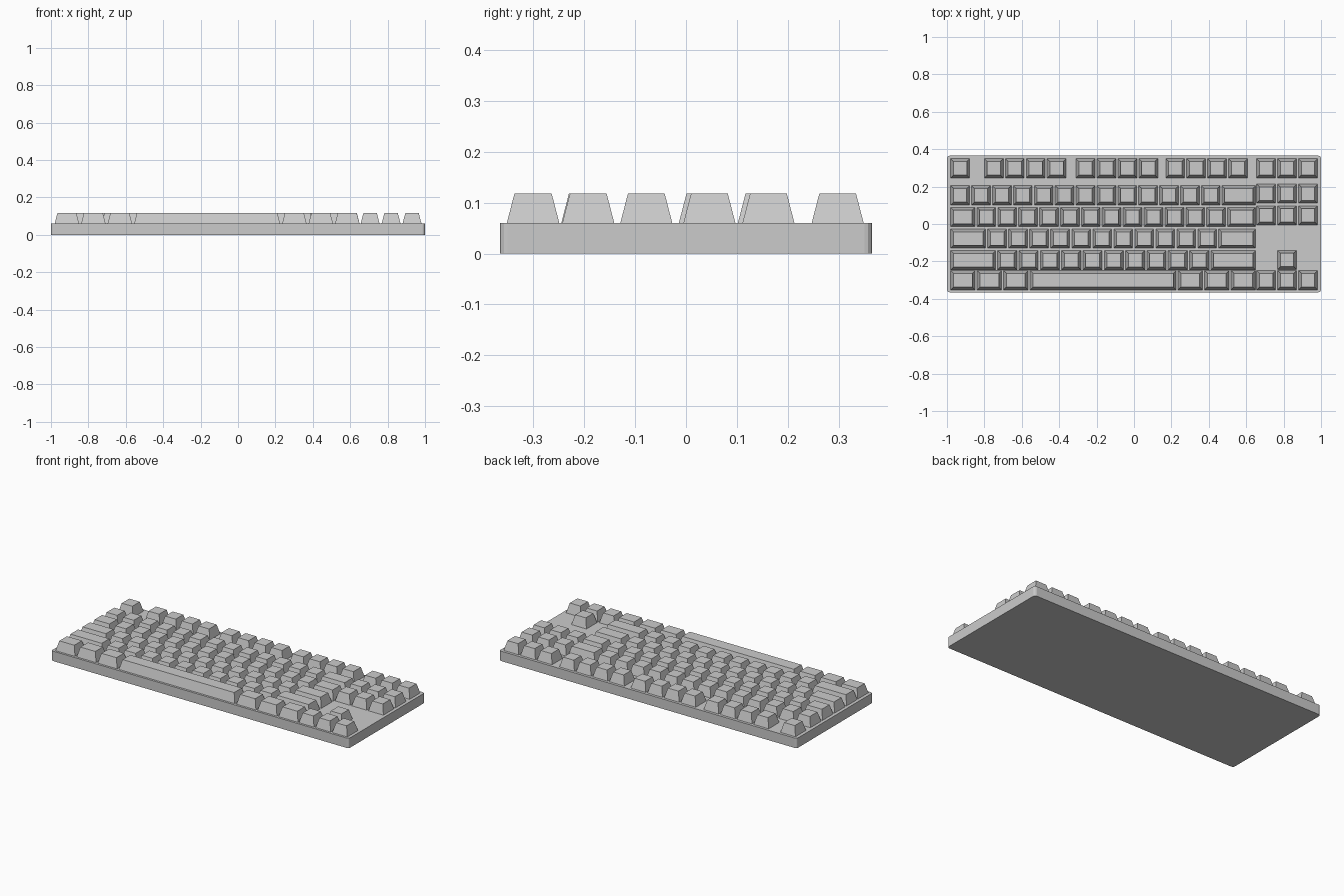
import bpy, bmesh

if "Cube" in bpy.data.objects:
    bpy.data.objects.remove(bpy.data.objects["Cube"])

CASE_TOP, KEY_TOP, INSET = 0.06, 0.118, 0.015
KEY, PITCH, GAP = 0.101, 0.112, 0.011


def make_object(name, bm):
    mesh = bpy.data.meshes.new(name)
    bmesh.ops.recalc_face_normals(bm, faces=bm.faces)
    bm.to_mesh(mesh)
    bm.free()
    obj = bpy.data.objects.new(name, mesh)
    bpy.context.collection.objects.link(obj)
    return obj


def add_key(bm, x0, x1, y0, y1):
    # tapered keycap: wide base, inset flat top
    rings = []
    for z, d in ((CASE_TOP, 0), (KEY_TOP, INSET)):
        rings.append([bm.verts.new(p) for p in (
            (x0 + d, y0 + d, z), (x1 - d, y0 + d, z),
            (x1 - d, y1 - d, z), (x0 + d, y1 - d, z))])
    low, high = rings
    bm.faces.new(low[::-1])
    bm.faces.new(high)
    for i in range(4):
        j = (i + 1) % 4
        bm.faces.new((low[i], low[j], high[j], high[i]))


def key_row(name, spans, y0, y1):
    bm = bmesh.new()
    for x0, x1 in spans:
        add_key(bm, x0, x1, y0, y1)
    make_object(name, bm)


def run(start, count, pitch=PITCH):
    return [(start + i * pitch, start + i * pitch + pitch - GAP) for i in range(count)]


# case: flat slab with small rounded vertical corners
bm = bmesh.new()
bmesh.ops.create_cube(bm, size=1)
for v in bm.verts:
    v.co = (v.co.x * 2, v.co.y * 0.73, (v.co.z + 0.5) * CASE_TOP)
corners = [e for e in bm.edges if abs(e.verts[0].co.z - e.verts[1].co.z) > 0.01]
bmesh.ops.bevel(bm, geom=corners, offset=0.014, segments=3, profile=0.5, affect='EDGES')
make_object("case", bm)

# main block rows, ending at x = LEFT / RIGHT
LEFT, RIGHT = -0.98, 0.65
function_keys = [(LEFT, LEFT + KEY)]
for start in (-0.80, -0.31, 0.17):
    function_keys += run(start, 4)
key_row("function_row", function_keys, 0.247, 0.349)
key_row("number_row", run(LEFT, 13, 0.1117) + [(0.47, RIGHT)], 0.102, 0.205)
key_row("upper_letter_row", [(LEFT, -0.85)] + run(-0.84, 12, 0.1117) + [(0.50, RIGHT)], -0.014, 0.089)
key_row("home_letter_row", [(LEFT, -0.793)] + run(-0.782, 11, 0.1123) + [(0.453, RIGHT)], -0.129, -0.027)
key_row("lower_letter_row", [(LEFT, -0.74)] + run(-0.729, 10, 0.114) + [(0.411, RIGHT)], -0.245, -0.142)

# bottom row: modifiers either side of the long space bar
key_row("modifier_row", run(LEFT, 3, 0.1415) + run(0.236, 3, 0.1415), -0.352, -0.249)
key_row("space_bar", [(-0.555, 0.225)], -0.352, -0.249)

# navigation columns and arrow keys on the right
nav = run(0.656, 3)
key_row("nav_top_row", nav, 0.247, 0.349)
key_row("nav_middle_row", nav, 0.111, 0.213)
key_row("nav_lower_row", nav, -0.005, 0.097)
key_row("up_arrow_key", nav[1:2], -0.243, -0.141)
key_row("arrow_keys", nav, -0.352, -0.249)
